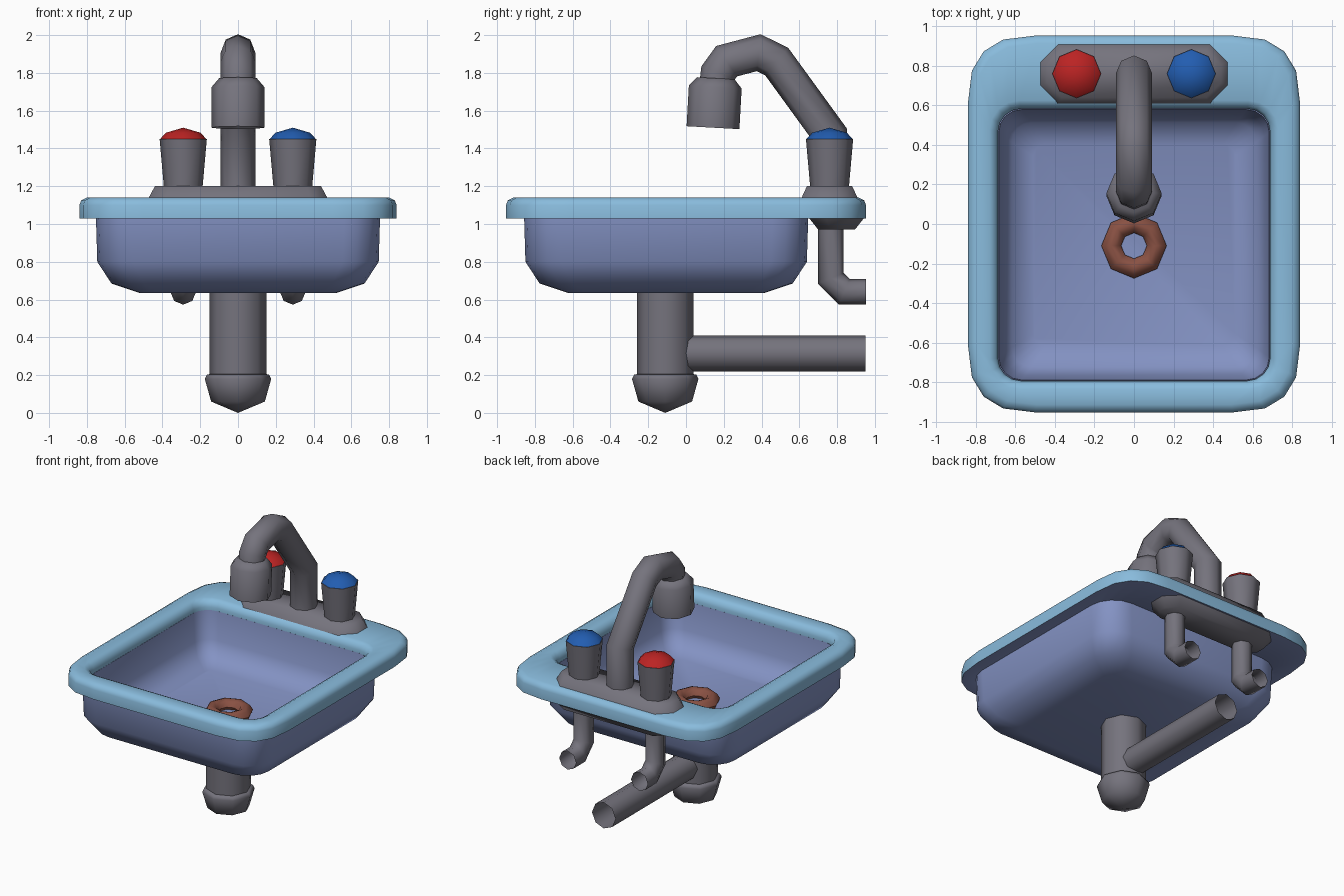
import bpy, bmesh, math
from mathutils import Vector

if "Cube" in bpy.data.objects:
    bpy.data.objects.remove(bpy.data.objects["Cube"])


def material(name, rgb):
    m = bpy.data.materials.new(name)
    m.diffuse_color = (*rgb, 1)
    m.use_nodes = True
    m.node_tree.nodes["Principled BSDF"].inputs["Base Color"].default_value = m.diffuse_color
    return m


METAL = material("grey_metal", (0.178, 0.172, 0.205))
RIM = material("light_blue", (0.25, 0.50, 0.72))
BOWL = material("basin_blue", (0.23, 0.29, 0.55))
RED = material("hot_red", (0.50, 0.017, 0.017))
BLUE = material("cold_blue", (0.016, 0.11, 0.44))
COPPER = material("copper_brown", (0.25, 0.082, 0.056))


def loft(name, loops, mat, caps=(True, True), closed=False, angle=50):
    """Skin a list of equal-length point loops."""
    bm = bmesh.new()
    rings = [[bm.verts.new(p) for p in loop] for loop in loops]
    pairs = list(zip(rings, rings[1:])) + ([(rings[-1], rings[0])] if closed else [])
    n = len(rings[0])
    for a, b in pairs:
        for i in range(n):
            j = (i + 1) % n
            bm.faces.new((a[i], a[j], b[j], b[i]))
    if not closed:
        if caps[0]:
            bm.faces.new(rings[0])
        if caps[1]:
            bm.faces.new(rings[-1])
    bmesh.ops.remove_doubles(bm, verts=bm.verts, dist=0.0005)
    bmesh.ops.recalc_face_normals(bm, faces=bm.faces)
    me = bpy.data.meshes.new(name)
    bm.to_mesh(me)
    bm.free()
    me.materials.append(mat)
    ob = bpy.data.objects.new(name, me)
    bpy.context.collection.objects.link(ob)
    bpy.ops.object.select_all(action='DESELECT')
    ob.select_set(True)
    bpy.context.view_layer.objects.active = ob
    bpy.ops.object.shade_smooth_by_angle(angle=math.radians(angle))
    return ob


def round_rect(hx, hy, r, cy, z, segs=4, power=2.0):
    """Rounded rectangle; power above 2 gives fuller corners."""
    pts = []
    e = 2 / power
    for q, (sx, sy) in enumerate(((1, 1), (-1, 1), (-1, -1), (1, -1))):
        for k in range(segs + 1):
            a = math.pi / 2 * (q + k / segs)
            c, s = abs(math.cos(a)) ** e, abs(math.sin(a)) ** e
            pts.append((sx * (hx - r + r * c), cy + sy * (hy - r + r * s), z))
    return pts


def lathe(name, profile, mat, loc=(0, 0), caps=(True, True), closed=False, angle=50):
    """Eight-sided turned part from (radius, z) pairs."""
    loops = []
    for r, z in profile:
        r = max(r, 0.0001)
        loops.append([(loc[0] + r * math.cos(k * math.pi / 4),
                       loc[1] + r * math.sin(k * math.pi / 4), z) for k in range(8)])
    return loft(name, loops, mat, caps, closed, angle)


def tube(name, path, r, x=0.0):
    """Open eight-sided pipe along a (y, z) path, mitred at the bends."""
    pts = [Vector(p) for p in path]
    loops = []
    for i, p in enumerate(pts):
        d0 = (p - pts[i - 1]).normalized() if i else (pts[1] - p).normalized()
        d1 = (pts[i + 1] - p).normalized() if i < len(pts) - 1 else d0
        t = (d0 + d1).normalized()
        s = 1 / max(t.dot(d0), 0.5)
        nrm = Vector((-t.y, t.x)) * s
        loops.append([(x + r * math.cos(k * math.pi / 4),
                       p.x + nrm.x * r * math.sin(k * math.pi / 4),
                       p.y + nrm.y * r * math.sin(k * math.pi / 4)) for k in range(8)])
    return loft(name, loops, METAL, (False, False))


# Rim: closed ring from underside, round the outer edge, to the rounded inner lip
CY = -0.105
rim = loft("sink_rim", [
    round_rect(0.73, 0.73, 0.16, CY, 1.03),
    round_rect(0.84, 0.953, 0.34, 0, 1.03, power=2.6),
    round_rect(0.84, 0.953, 0.34, 0, 1.10, power=2.6),
    round_rect(0.83, 0.943, 0.33, 0, 1.125, power=2.6),
    round_rect(0.80, 0.914, 0.31, 0, 1.14, power=2.6),
    round_rect(0.73, 0.73, 0.15, CY, 1.14),
    round_rect(0.70, 0.70, 0.125, CY, 1.125),
    round_rect(0.688, 0.688, 0.115, CY, 1.09),
    round_rect(0.688, 0.688, 0.115, CY, 1.06),
], RIM, closed=True)
# Underside of the rim takes the basin colour
rim.data.materials.append(BOWL)
for f in rim.data.polygons:
    if f.normal.z < -0.8:
        f.material_index = 1

# Basin: outer skin up from the base, over, and down inside to the floor
basin = [(0.52, 0.635, 0.10), (0.67, 0.685, 0.17), (0.745, 0.80, 0.19), (0.752, 1.035, 0.19),
         (0.684, 1.07, 0.115), (0.66, 0.87, 0.11), (0.618, 0.78, 0.10), (0.51, 0.735, 0.06)]
loft("basin", [round_rect(h, h, r, CY, z) for h, z, r in basin], BOWL)

# Drain ring on the basin floor, and waste trap underneath
lathe("drain_ring", [(0.15, 0.72), (0.165, 0.755), (0.145, 0.788), (0.115, 0.80), (0.085, 0.788),
                     (0.065, 0.755), (0.08, 0.72)], COPPER, (0, -0.11), closed=True)
lathe("waste_pipe", [(0.15, 0.65), (0.15, 0.19)], METAL, (0, -0.11))
lathe("trap_cap", [(0.15, 0.205), (0.165, 0.202), (0.176, 0.18), (0.142, 0.06), (0, 0.0)],
      METAL, (0, -0.11), angle=60)
tube("outlet_pipe", [(-0.05, 0.315), (0.95, 0.315)], 0.095)

# Tap mounting plates above and below the rim
loft("tap_plate", [round_rect(0.475, 0.15, 0.09, 0.76, 1.135, 1),
                   round_rect(0.44, 0.12, 0.075, 0.76, 1.2, 1)], METAL, angle=75)
loft("under_plate", [round_rect(0.475, 0.148, 0.09, 0.797, 1.035, 1),
                     round_rect(0.425, 0.097, 0.065, 0.797, 0.97, 1)], METAL, angle=75)

# Handles with coloured caps, and supply pipes, on both sides
for side, x, mat in (("hot", -0.29, RED), ("cold", 0.29, BLUE)):
    lathe(side + "_handle", [(0.102, 1.19), (0.125, 1.45)], METAL, (x, 0.76))
    lathe(side + "_cap", [(0.124, 1.448), (0.092, 1.483), (0, 1.51)], mat, (x, 0.76))
    tube(side + "_supply_pipe",
         [(0.767, 1.0), (0.767, 0.712), (0.838, 0.641), (0.952, 0.641)], 0.068, x)

# Spout and its slightly tilted nozzle
tube("spout", [(0.76, 1.19), (0.76, 1.475), (0.48, 1.86), (0.385, 1.907),
               (0.215, 1.862), (0.17, 1.80), (0.163, 1.74)], 0.092)
nozzle = lathe("nozzle", [(0, 0.03), (0.115, 0.03), (0.14, 0), (0.14, 0.215), (0.10, 0.262), (0, 0.262)],
               METAL, angle=60)
nozzle.location = (0, 0.143, 1.51)
nozzle.rotation_euler = (-0.055, 0, 0)
